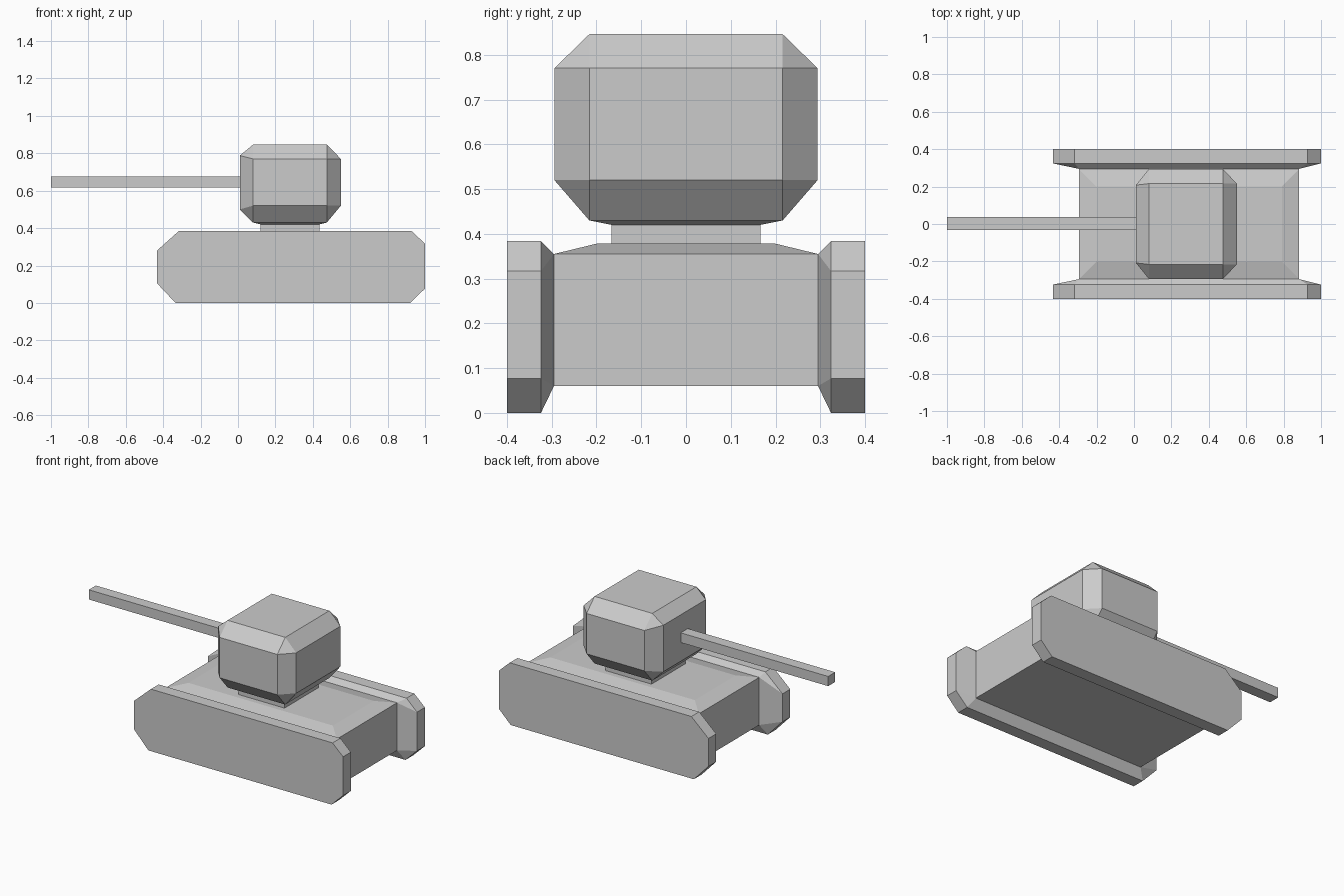
import bpy, bmesh, math

if "Cube" in bpy.data.objects:
    bpy.data.objects.remove(bpy.data.objects["Cube"])


def solid(name, points, open_sides=()):
    """Flat-faced convex solid; open_sides lists (axis, value) planes left uncapped."""
    bm = bmesh.new()
    for p in points:
        bm.verts.new(p)
    bmesh.ops.convex_hull(bm, input=bm.verts[:])
    bmesh.ops.dissolve_limit(bm, angle_limit=math.radians(1),
                             verts=bm.verts[:], edges=bm.edges[:])
    bmesh.ops.recalc_face_normals(bm, faces=bm.faces[:])
    caps = [f for f in bm.faces for axis, value in open_sides
            if all(abs(v.co[axis] - value) < 1e-4 for v in f.verts)]
    bmesh.ops.delete(bm, geom=caps, context='FACES')
    mesh = bpy.data.meshes.new(name)
    bm.to_mesh(mesh)
    bm.free()
    obj = bpy.data.objects.new(name, mesh)
    bpy.context.collection.objects.link(obj)
    return obj


def box(xs, ys, zs):
    return [(x, y, z) for x in xs for y in ys for z in zs]


X, Y, Z = 0, 1, 2
HULL_X, HULL_Y, HULL_Z = (-0.295, 0.883), (-0.295, 0.295), (0.06, 0.355)
NECK_X, NECK_Y = (0.12, 0.435), (-0.166, 0.166)

# Hull with a slightly raised, inset deck
solid("hull", box(HULL_X, HULL_Y, HULL_Z)
      + box((-0.2, 0.79), (-0.2, 0.2), (0.378,)),
      [(Y, -0.295), (Y, 0.295)])

# Tracks: eight-sided slab tapering inward to the hull side
profile = [(-0.434, 0.279), (-0.317, 0.384), (0.928, 0.384), (1.0, 0.317),
           (1.0, 0.077), (0.921, 0.0), (-0.334, 0.0), (-0.434, 0.106)]
tracks = solid("tracks", [(x, y, z) for x, z in profile for y in (-0.4, -0.324)]
               + box(HULL_X, (-0.295,), HULL_Z), [(Y, -0.295)])
mirror = tracks.modifiers.new("mirror", 'MIRROR')
mirror.use_axis = (False, True, False)

# Turret neck
solid("turret_neck", box(NECK_X, NECK_Y, (0.378, 0.42)), [(Z, 0.378), (Z, 0.42)])

# Turret: chamfered block described by its flat faces, tapering into the neck
mid_x, mid_y, mid_z = (0.08, 0.475), (-0.216, 0.216), (0.52, 0.77)
solid("turret", box(mid_x, mid_y, (0.43, 0.846))
      + box(mid_x, (-0.294, 0.294), mid_z)
      + box((0.55,), mid_y, mid_z)
      + box((0.01,), (-0.208, 0.208), (0.5, 0.788))
      + box(NECK_X, NECK_Y, (0.42,)), [(Z, 0.42)])

# Gun barrel
solid("gun_barrel", box((-1.0, 0.01), (-0.032, 0.037), (0.616, 0.676)), [(X, 0.01)])
